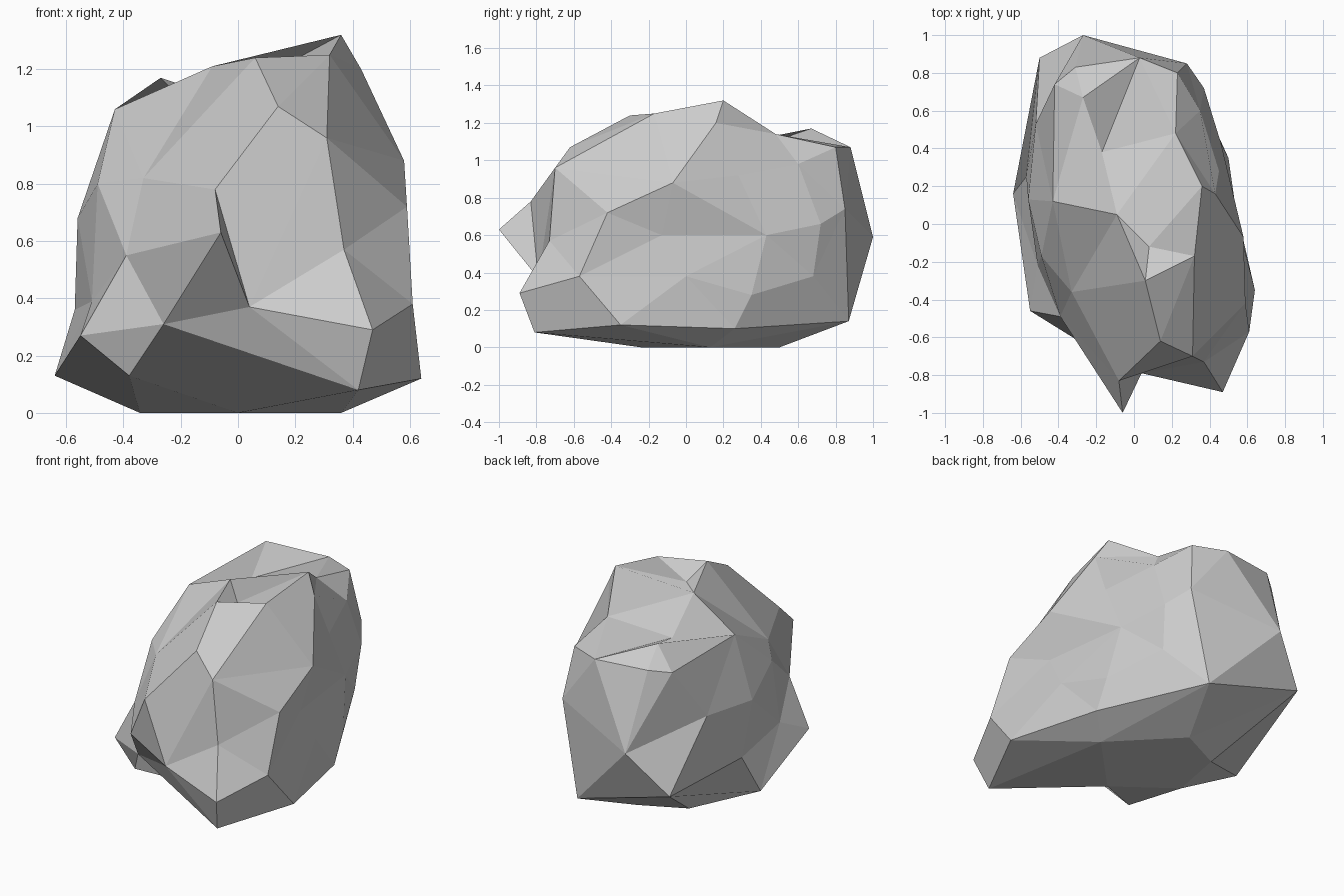
import bpy, bmesh
from math import sin, cos, pi
from mathutils import Vector

if "Cube" in bpy.data.objects:
    bpy.data.objects.remove(bpy.data.objects["Cube"])

# Flat footprint the boulder rests on
foot = [(0.36 * cos(a), 0.13 + 0.37 * sin(a), 0) for a in (0, pi / 2, pi * .78, pi * 1.1, pi * 1.5)]

# Corners of the rock by level, each running from front right anticlockwise
skirt = [(.42, -.81, .08), (.64, -.35, .12), (.5, .26, .1), (.16, .87, .14),
         (-.5, .88, .33), (-.64, .16, .13), (-.55, -.46, .27), (-.38, -.5, .13)]
lower = [(.47, -.89, .29), (.61, -.57, .38), (.55, 0, .38), (.5, .35, .28), (.35, .68, .38),
         (-.27, 1, .59), (-.57, .25, .36), (-.51, -.22, .39), (-.26, -.64, .31), (.04, -.79, .37)]
waist = [(-.06, -1, .63), (.37, -.73, .57), (.59, -.42, .72), (.53, -.13, .6), (.46, .43, .6),
         (.37, .72, .66), (.28, .85, .74), (-.52, .53, .72), (-.56, .13, .68), (-.39, -.49, .55)]
shoulder = [(-.08, -.83, .78), (.14, -.62, 1.07), (.31, -.7, .96), (.58, -.07, .88),
            (.45, .28, .92), (-.49, -.17, .8), (-.33, -.36, .82)]
crown = [(.06, -.3, 1.24), (.32, -.17, 1.25), (.08, -.12, 1.17), (.43, .16, 1.2), (.36, .2, 1.32),
         (-.09, .05, 1.21), (.22, .48, 1.14), (-.17, .38, 1.07), (-.27, .67, 1.17), (-.31, .83, 1.07),
         (-.42, .74, 1.05), (.03, .88, 1.07), (.23, .8, 1.07), (.35, .6, .98), (-.43, .12, 1.06)]


def to_sphere(p):
    return Vector((p[0] / .6, p[1] / .95, (p[2] - .6) / .65)).normalized()


def crosses(a, b, c, d):
    """True where arc a-b crosses arc c-d on the sphere."""
    n, m = a.cross(b), c.cross(d)
    return n.dot(c) * n.dot(d) < 0 and m.dot(a) * m.dot(b) < 0 and (a + b).dot(c + d) > 0


# Skin the corners on a sphere
bm = bmesh.new()
target, vert = {}, {}
for p in foot + skirt + lower + waist + shoulder + crown:
    vert[p] = bm.verts.new(to_sphere(p))
    target[vert[p]] = Vector(p)
bmesh.ops.convex_hull(bm, input=list(bm.verts))


def crease(p, q):
    """Turn edges until one runs from corner p to corner q."""
    a, b = vert[p], vert[q]
    for _ in range(30):
        if bm.edges.get((a, b)):
            return
        for e in list(bm.edges):
            c, d = e.verts
            if {a, b} & {c, d} or not crosses(a.co, b.co, c.co, d.co):
                continue
            s, t = [next(v for v in f.verts if v not in e.verts) for f in e.link_faces]
            if crosses(s.co, t.co, c.co, d.co):
                bmesh.utils.edge_rotate(e, True)
                break


# Ridges and gullies: front skirt, front cleft, crown ledge
for p, q in [(skirt[7], skirt[0]), (lower[9], shoulder[1]), (lower[9], lower[0]),
             (lower[9], waist[0]), (shoulder[0], shoulder[1]), (lower[8], lower[9]),
             (crown[4], crown[5]), (crown[5], crown[7]), (crown[6], crown[7]),
             (crown[4], crown[6]), (crown[5], crown[8]), (crown[0], crown[1])]:
    crease(p, q)

# Push every corner out to its real place
for v in bm.verts:
    v.co = target[v]

# Merge nearly level neighbours into broad flat facets
bmesh.ops.dissolve_limit(bm, angle_limit=0.06, verts=list(bm.verts), edges=list(bm.edges))
bmesh.ops.recalc_face_normals(bm, faces=list(bm.faces))
mesh = bpy.data.meshes.new("boulder")
bm.to_mesh(mesh)
bm.free()
bpy.context.collection.objects.link(bpy.data.objects.new("boulder", mesh))
